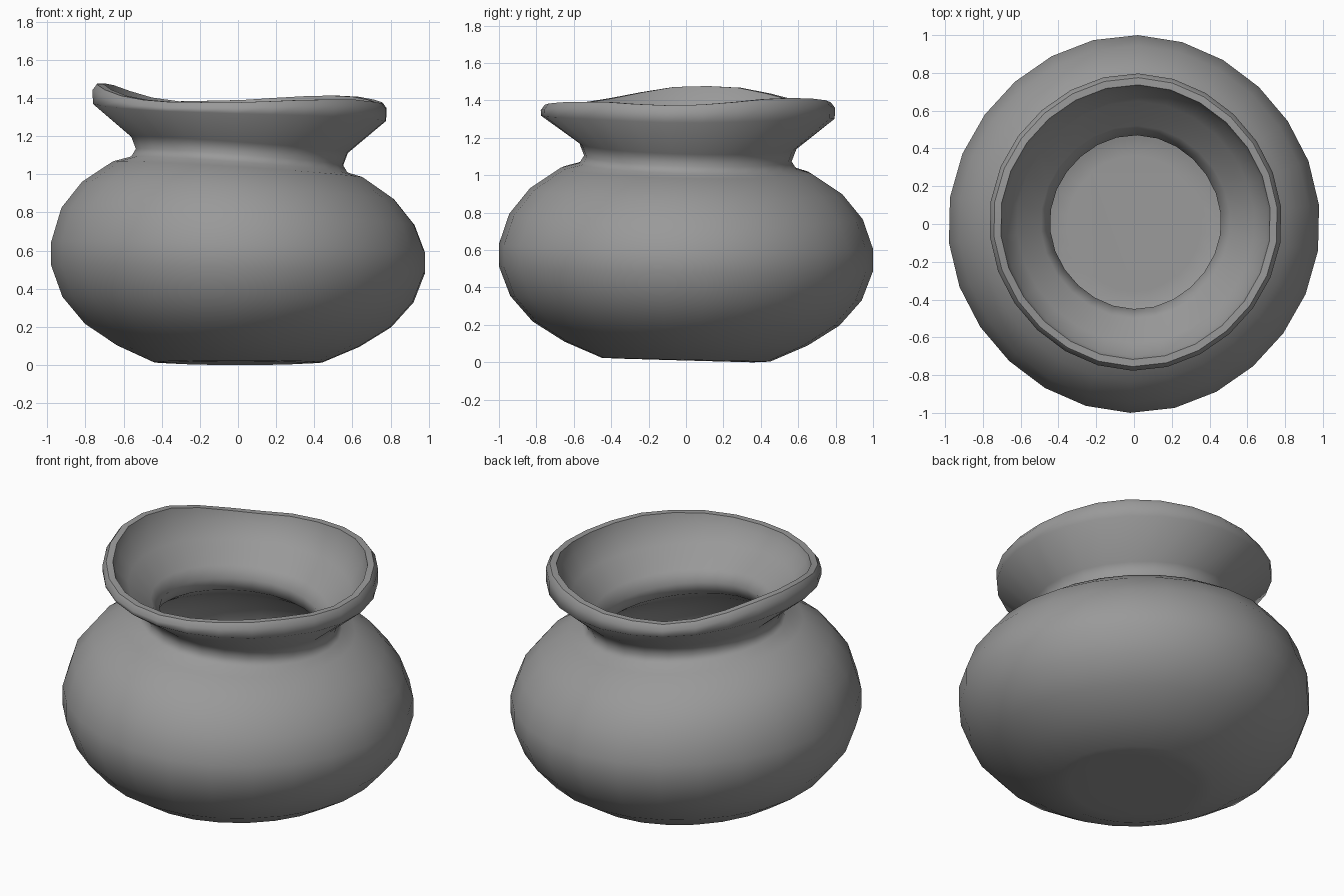
import bpy, bmesh
from math import sin, cos, exp, radians, pi

if "Cube" in bpy.data.objects:
    bpy.data.objects.remove(bpy.data.objects["Cube"])

SIDES = 26

# Uneven rim height by angle (degrees, z)
RIM = [(0, 1.375), (20, 1.395), (40, 1.418), (65, 1.412), (90, 1.392), (120, 1.385),
       (135, 1.415), (148, 1.45), (160, 1.475), (172, 1.48), (186, 1.475), (205, 1.435),
       (220, 1.40), (240, 1.382), (270, 1.38), (300, 1.395), (325, 1.395), (345, 1.378), (360, 1.375)]


def rim_offset(deg):
    for (a0, z0), (a1, z1) in zip(RIM, RIM[1:]):
        if a0 <= deg <= a1:
            return z0 + (z1 - z0) * (deg - a0) / (a1 - a0) - 1.40
    return 0


# Profile: radius, height, how strongly the ring follows the uneven rim
PROFILE = [
    # base and outer body
    (.36, .010, 0), (.45, .014, 0), (.65, .10, 0), (.82, .207, 0), (.94, .343, 0),
    (1.0, .50, 0), (1.0, .62, 0), (.945, .78, 0), (.835, .915, 0), (.67, 1.025, 0),
    # neck and flared lip
    (.58, 1.05, 0), (.555, 1.09, 0), (.58, 1.155, 0), (.785, 1.315, .35),
    (.787, 1.367, 1), (.765, 1.397, 1), (.727, 1.397, 1),
    # inside of the lip, neck and body
    (.71, 1.34, .7), (.64, 1.25, .3), (.51, 1.15, 0), (.46, 1.09, 0), (.485, 1.01, 0),
    (.61, .93, 0), (.76, .84, 0), (.86, .73, 0), (.905, .60, 0), (.905, .52, 0),
    (.86, .39, 0), (.76, .28, 0), (.62, .18, 0), (.45, .10, 0), (.36, .10, 0),
]
SHARP_RINGS = (15, 16)  # both edges of the rim's flat top

bm = bmesh.new()
rings = []
for r, z, w in PROFILE:
    ring = []
    h = min(z / 1.05, 1)
    lean = h + .35 * exp(-((z - .82) / .12) ** 2)  # shoulder leans most
    top = 1 if z > 1.04 else 0
    for i in range(SIDES):
        a = radians(88.8) + 2 * pi * i / SIDES
        deg = (88.8 + 360 * i / SIDES) % 360
        tilt = -.042 * lean * cos(a) - .015 * h * sin(a) - (1 - h) * .010 * sin(a)
        dz = (1 - w) * tilt + w * rim_offset(deg)
        rr = r * (1 - .012 * sin(2 * a) ** 2)
        ring.append(bm.verts.new((rr * cos(a) * .985 + .008 * top,
                                  rr * sin(a) + .010 * top, z + dz)))
    rings.append(ring)

for lo, hi in zip(rings, rings[1:]):
    for i in range(SIDES):
        j = (i + 1) % SIDES
        bm.faces.new((lo[i], lo[j], hi[j], hi[i]))
# base and inner floor
bm.faces.new(rings[0][::-1])
bm.faces.new(rings[-1])
bmesh.ops.recalc_face_normals(bm, faces=bm.faces)

# smooth everywhere except the rim edges
for f in bm.faces:
    f.smooth = True
for k in SHARP_RINGS:
    for i in range(SIDES):
        bm.edges.get((rings[k][i], rings[k][(i + 1) % SIDES])).smooth = False

mesh = bpy.data.meshes.new("clay_pot")
bm.to_mesh(mesh)
bm.free()
pot = bpy.data.objects.new("clay_pot", mesh)
bpy.context.collection.objects.link(pot)

# dark grey clay
clay = bpy.data.materials.new("grey_clay")
clay.diffuse_color = (.32, .32, .32, 1)
clay.use_nodes = True
clay.node_tree.nodes["Principled BSDF"].inputs["Base Color"].default_value = clay.diffuse_color
mesh.materials.append(clay)
